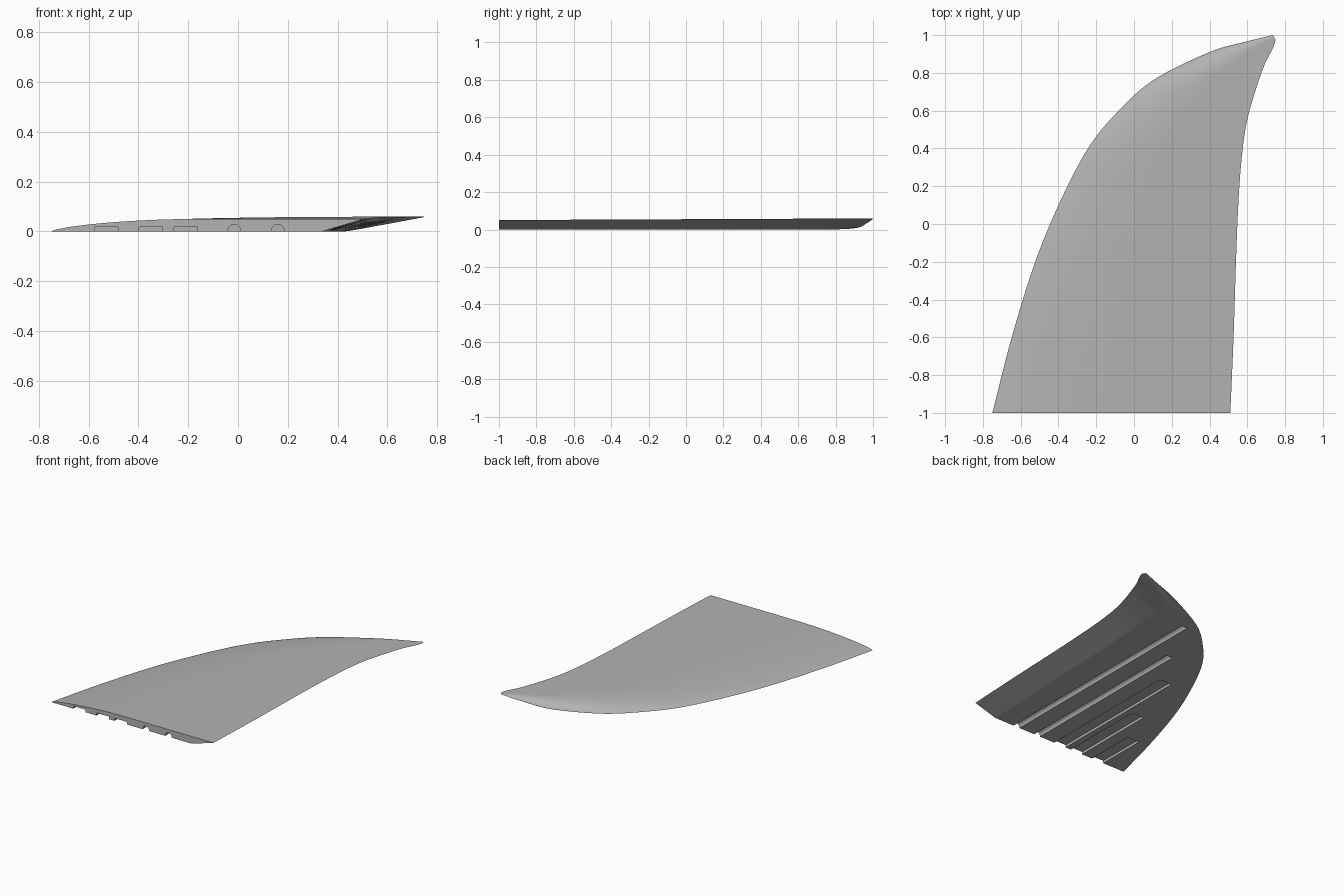
import bpy
import bmesh
import math
from mathutils import Vector

old = bpy.data.objects.get("Cube")
if old:
    bpy.data.objects.remove(old, do_unlink=True)

grey = bpy.data.materials.new("plain_grey")
grey.use_nodes = True
colour = (0.45, 0.45, 0.45, 1)
grey.diffuse_color = colour
grey.node_tree.nodes["Principled BSDF"].inputs["Base Color"].default_value = colour

# Guide curves from root to tip: leading edge, trailing edge, edge of the flat base
leading = [(-.75, -1, 0), (-.65, -.61, 0), (-.53, -.22, 0), (-.4, .1, 0), (-.25, .39, 0),
           (-.1, .58, 0), (.1, .76, 0), (.4, .91, .008), (.6, .967, .034), (.735, 1, .057)]
trailing = [(.51, -1), (.527, -.6), (.54, -.2), (.552, .1), (.57, .35),
            (.595, .53), (.635, .68), (.69, .84), (.735, .93), (.75, .975)]
base_edge = [(.34, -1, 0), (.355, -.6, 0), (.37, -.2, 0), (.38, .1, 0), (.39, .3, 0),
             (.4, .48, 0), (.42, .65, 0), (.46, .86, .004), (.63, .94, .035), (.742, .988, .056)]


def top_height(y):
    return .0505 + .0045 * (y + 1)


def smooth_curve(points, steps=8):
    """Catmull-Rom curve through the points."""
    pts = [Vector(p).to_3d() for p in points]
    pts = [2 * pts[0] - pts[1]] + pts + [2 * pts[-1] - pts[-2]]
    out = []
    for a, b, c, d in zip(pts, pts[1:], pts[2:], pts[3:]):
        for i in range(steps):
            t = i / steps
            out.append(.5 * (2 * b + (c - a) * t + (2 * a - 5 * b + 4 * c - d) * t ** 2
                             + (3 * b - a - 3 * c + d) * t ** 3))
    return out + [pts[-2]]


def section(lead, trail, base, count=20):
    """Closed outline: domed top, slanted trailing face, flat base."""
    lead.z, base.z = max(lead.z, 0), max(base.z, 0)
    ring = []
    for i in range(count + 1):
        s = (i / count) ** 2
        p = lead.lerp(trail, s)
        u = min(s / .5, 1)
        rise = (1 - (1 - u) ** 2) ** .7
        p.z = lead.z + (top_height(p.y) - lead.z) * rise
        ring.append(p)
    return ring + [base, base.lerp(lead, .5)]


# Fin body lofted through the sections
bm = bmesh.new()
rings = [[bm.verts.new(p) for p in section(*row)]
         for row in zip(*map(smooth_curve, (leading, trailing, base_edge)))]
for r, q in zip(rings, rings[1:]):
    for i in range(len(r)):
        j = (i + 1) % len(r)
        bm.faces.new((r[i], r[j], q[j], q[i]))
bm.faces.new(rings[0])
bm.faces.new(rings[-1])
bmesh.ops.recalc_face_normals(bm, faces=bm.faces)
mesh = bpy.data.meshes.new("fin")
bm.to_mesh(mesh)
bm.free()
fin = bpy.data.objects.new("fin", mesh)
bpy.context.collection.objects.link(fin)
mesh.materials.append(grey)


def cut_groove(x, end, is_round):
    """Cut one channel in the base, open at the root."""
    start = -1.1
    middle, length = (start + end) / 2, end - start
    if is_round:
        bpy.ops.mesh.primitive_cylinder_add(vertices=32, radius=.025, depth=length,
                                            location=(x, middle, .003),
                                            rotation=(math.pi / 2, 0, 0))
    else:
        bpy.ops.mesh.primitive_cube_add(size=1, location=(x, middle, 0))
        bpy.context.object.scale = (.095, length, .036)
    cutter = bpy.context.object
    cutter.name = "groove_cutter"
    cutter.hide_render = True
    cutter.data.materials.append(grey)
    cut = fin.modifiers.new("groove", 'BOOLEAN')
    cut.operation, cut.solver, cut.object = 'DIFFERENCE', 'EXACT', cutter
    bpy.context.view_layer.objects.active = fin
    bpy.ops.object.modifier_apply(modifier=cut.name)
    bpy.data.objects.remove(cutter, do_unlink=True)


# Three square channels and two round ones
for x, end in ((-.53, -.64), (-.35, -.38), (-.21, .07)):
    cut_groove(x, end, False)
for x, end in ((-.015, .34), (.16, .7)):
    cut_groove(x, end, True)

bpy.ops.object.select_all(action='DESELECT')
fin.select_set(True)
bpy.context.view_layer.objects.active = fin
bpy.ops.object.shade_smooth_by_angle(angle=math.radians(15))
